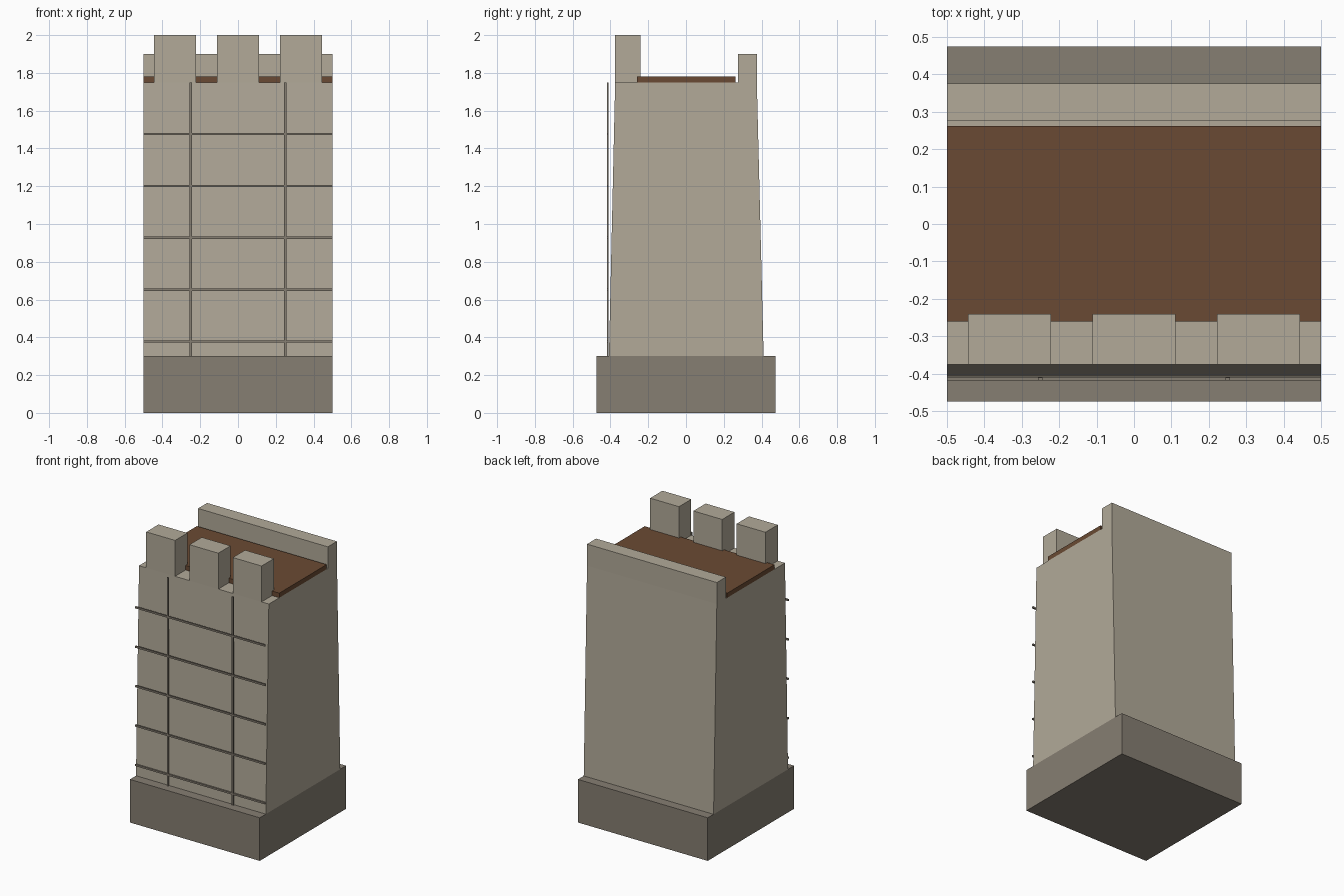
import bpy, bmesh

if "Cube" in bpy.data.objects:
    bpy.data.objects.remove(bpy.data.objects["Cube"])


def material(name, rgb):
    """Flat colour from 0-255 sRGB values."""
    m = bpy.data.materials.new(name)
    lin = [((c / 255 + 0.055) / 1.055) ** 2.4 for c in rgb]
    m.diffuse_color = (*lin, 1)
    m.use_nodes = True
    m.node_tree.nodes["Principled BSDF"].inputs["Base Color"].default_value = m.diffuse_color
    return m


STONE = material("light stone", (178, 170, 153))
DARK = material("dark stone", (134, 126, 114))
WOOD = material("brown wood", (106, 74, 51))


def extrude_x(name, profile, x0, x1, mat):
    """Solid made from a (y, z) profile swept along x."""
    bm = bmesh.new()
    face = bm.faces.new([bm.verts.new((x0, y, z)) for y, z in profile])
    new = bmesh.ops.extrude_face_region(bm, geom=[face])["geom"]
    verts = [v for v in new if isinstance(v, bmesh.types.BMVert)]
    bmesh.ops.translate(bm, verts=verts, vec=(x1 - x0, 0, 0))
    bmesh.ops.recalc_face_normals(bm, faces=bm.faces)
    mesh = bpy.data.meshes.new(name)
    bm.to_mesh(mesh)
    bm.free()
    mesh.materials.append(mat)
    obj = bpy.data.objects.new(name, mesh)
    bpy.context.collection.objects.link(obj)


def box(name, x0, x1, y0, y1, z0, z1, mat):
    extrude_x(name, [(y0, z0), (y1, z0), (y1, z1), (y0, z1)], x0, x1, mat)


# Plinth and tapering wall
box("plinth", -0.5, 0.5, -0.475, 0.475, 0, 0.3, DARK)
extrude_x("wall", [(-0.408, 0.3), (0.411, 0.3), (0.375, 1.75), (-0.375, 1.75)],
          -0.5, 0.5, STONE)

# Wooden walkway and rear parapet
box("walkway", -0.5, 0.5, -0.26, 0.262, 1.75, 1.782, WOOD)
box("rear_parapet", -0.5, 0.5, 0.275, 0.375, 1.75, 1.9, STONE)

# Front merlons
for i in (-1, 0, 1):
    box("merlon", i / 3 - 0.111, i / 3 + 0.111, -0.375, -0.24, 1.75, 2.0, STONE)

# Masonry joints standing off the front face
for i in range(5):
    z = 0.378 + i * 0.2745
    box("horizontal_joint", -0.5, 0.5, -0.419, -0.409, z - 0.006, z + 0.006, DARK)
for x in (-0.25, 0.25):
    box("vertical_joint", x - 0.006, x + 0.006, -0.418, -0.41, 0.3, 1.75, DARK)
